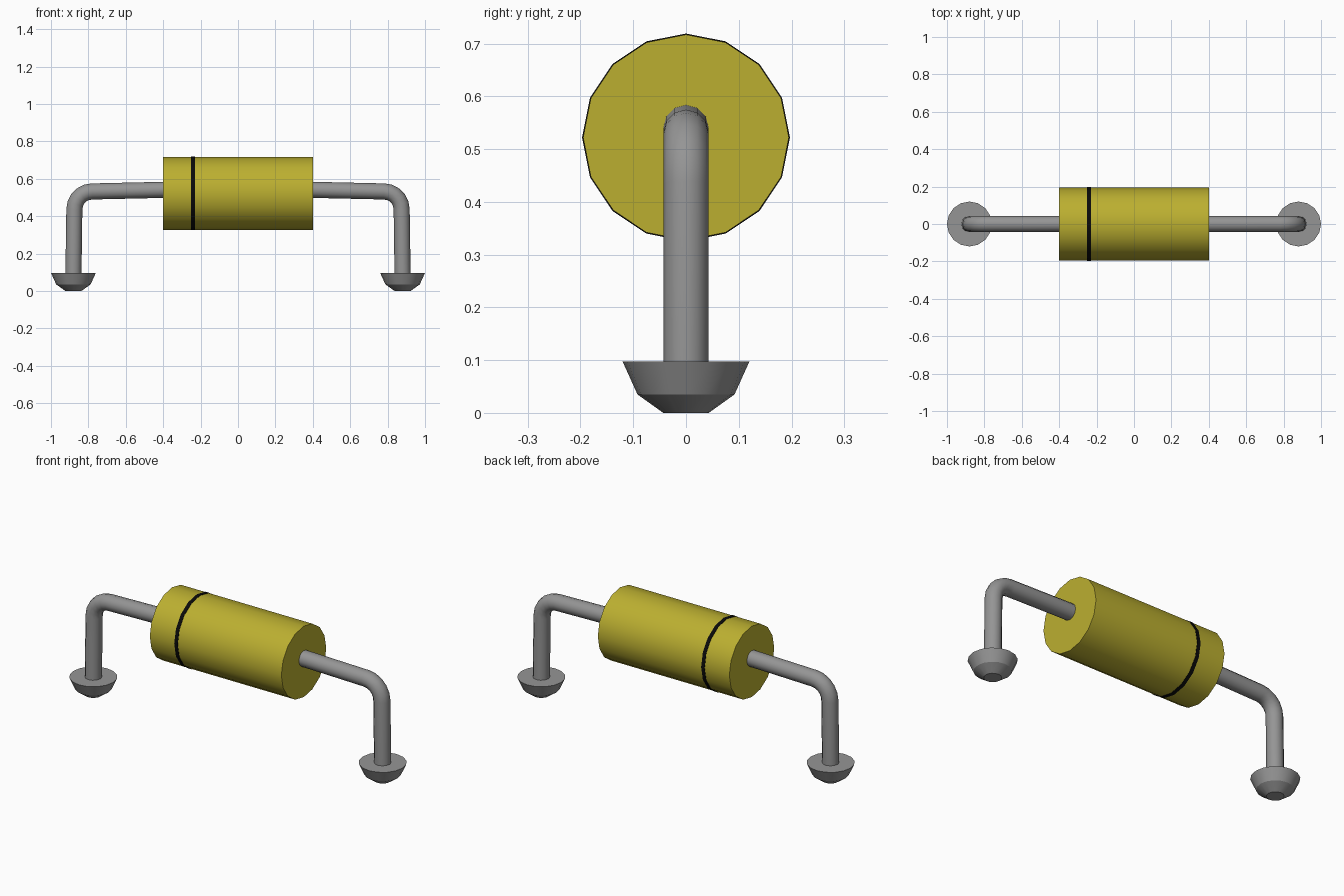
import bpy
import math

cube = bpy.data.objects.get("Cube")
if cube:
    bpy.data.objects.remove(cube, do_unlink=True)


def material(name, rgb):
    m = bpy.data.materials.new(name)
    m.use_nodes = True
    m.diffuse_color = (*rgb, 1)
    m.node_tree.nodes["Principled BSDF"].inputs["Base Color"].default_value = (*rgb, 1)
    return m


yellow = material("mustard yellow", (0.50, 0.43, 0.03))
black = material("black", (0.003, 0.003, 0.003))
grey = material("metal grey", (0.30, 0.30, 0.30))

AXIS_Z = 0.522


def smooth(obj, angle):
    bpy.ops.object.select_all(action="DESELECT")
    obj.select_set(True)
    bpy.context.view_layer.objects.active = obj
    bpy.ops.object.shade_smooth_by_angle(angle=math.radians(angle))


def lathe(name, profile, sides, mat, location, rotation=(0, 0, 0)):
    """Spin a (radius, height) profile about z and close both ends."""
    verts = [(r * math.cos(math.tau * i / sides), r * math.sin(math.tau * i / sides), h)
             for r, h in profile for i in range(sides)]
    faces = [tuple(reversed(range(sides))),
             tuple(range(len(verts) - sides, len(verts)))]
    for k in range(len(profile) - 1):
        for i in range(sides):
            a, b = k * sides + i, k * sides + (i + 1) % sides
            faces.append((a, b, b + sides, a + sides))
    mesh = bpy.data.meshes.new(name)
    mesh.from_pydata(verts, [], faces)
    mesh.materials.append(mat)
    obj = bpy.data.objects.new(name, mesh)
    bpy.context.collection.objects.link(obj)
    obj.location = location
    obj.rotation_euler = rotation
    smooth(obj, 30)
    return obj


def lead(name, side):
    """Bent round wire from inside the body down into the foot."""
    path = [(0.38, 0.541), (0.78, 0.532)]
    bend = 5
    for i in range(1, bend):
        t = math.pi / 2 * i / bend
        path.append((0.78 + 0.095 * math.sin(t), 0.435 + 0.097 * math.cos(t)))
    path += [(0.875, 0.435), (0.88, 0.08)]
    curve = bpy.data.curves.new(name, "CURVE")
    curve.dimensions = "3D"
    curve.bevel_depth = 0.043
    curve.bevel_resolution = 4
    curve.use_fill_caps = True
    spline = curve.splines.new("POLY")
    spline.points.add(len(path) - 1)
    for point, (x, z) in zip(spline.points, path):
        point.co = (side * x, 0, z, 1)
    spline.use_smooth = True
    curve.materials.append(grey)
    obj = bpy.data.objects.new(name, curve)
    bpy.context.collection.objects.link(obj)


# Cylindrical body lying along x, with a thin painted ring near its right end
along_x = (0, math.pi / 2, 0)
lathe("body", [(0.195, -0.4), (0.195, 0.4)], 16, yellow, (0, 0, AXIS_Z), along_x)
lathe("marker_band", [(0.197, -0.01), (0.197, 0.01)], 16, black, (-0.24, 0, AXIS_Z), along_x)

# Wire leads and flared feet on both ends
for label, side in (("left", 1), ("right", -1)):
    lead(label + "_lead", side)
    lathe(label + "_foot", [(0.043, 0), (0.092, 0.035), (0.12, 0.097)], 16, grey,
          (side * 0.88, 0, 0))
